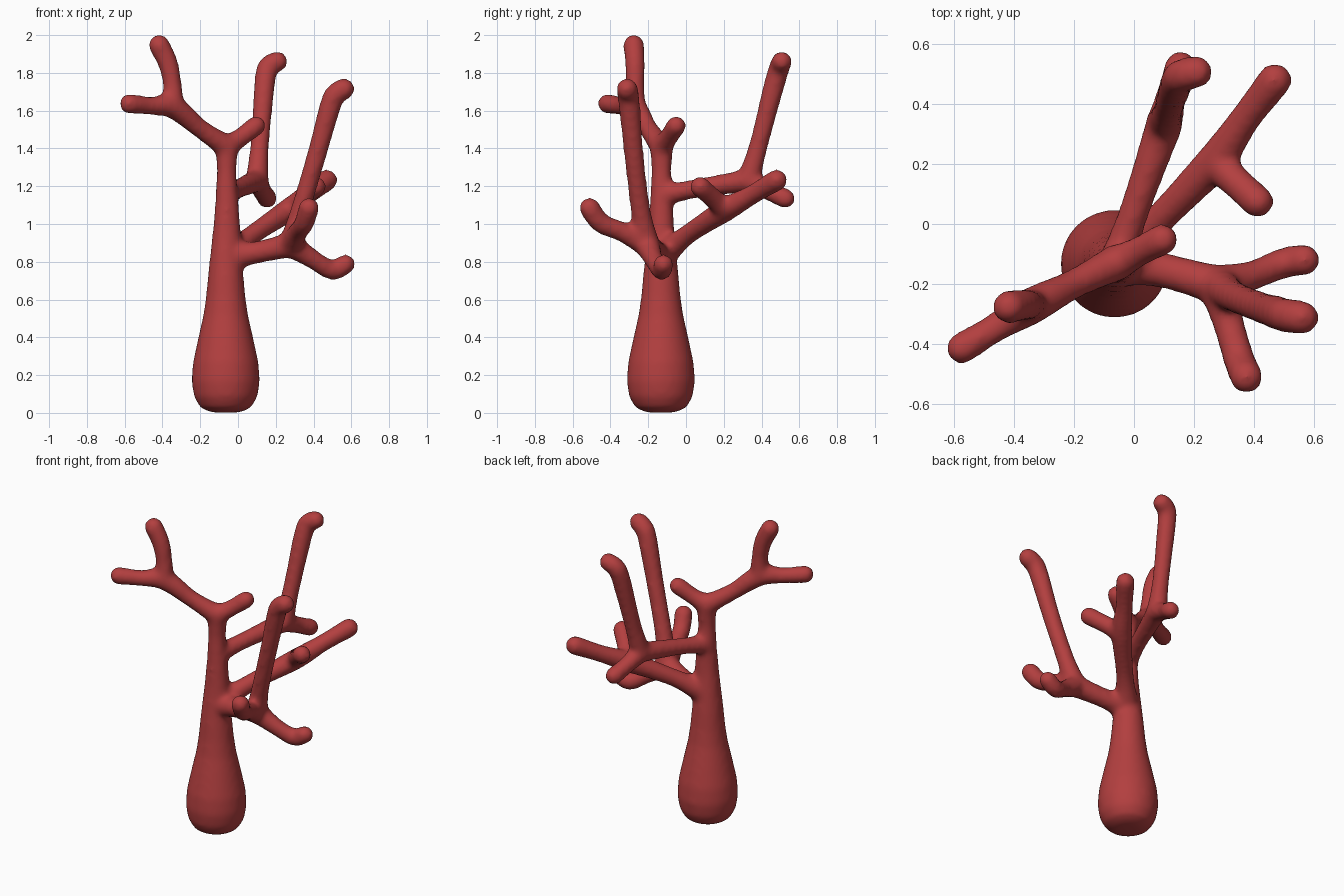
import bpy, bmesh, math
from mathutils import Vector, Matrix

bm = bmesh.new()
TX, TY = -0.065, -0.133          # trunk axis
GROW = 0.0006                    # makes up for the shrinkage of the smoothing


def catmull(p0, p1, p2, p3, t):
    return 0.5 * (2 * p1 + (p2 - p0) * t + (2 * p0 - 5 * p1 + 4 * p2 - p3) * t * t
                  + (3 * p1 - p0 - 3 * p2 + p3) * t ** 3)


def branch(*points):
    """Sweep a ball along a smooth path of (x, y, z, radius) points."""
    pts = [Vector(p) for p in points]
    pts = [pts[0]] + pts + [pts[-1]]
    for p0, p1, p2, p3 in zip(pts, pts[1:], pts[2:], pts[3:]):
        n = max(2, math.ceil((p2 - p1).length / 0.02))
        for i in range(n + 1):
            q = catmull(p0, p1, p2, p3, i / n)
            bmesh.ops.create_icosphere(bm, subdivisions=2,
                                       radius=math.sqrt(q.w ** 2 + GROW),
                                       matrix=Matrix.Translation(q.xyz))


# Bulbous trunk, turned from a profile of (radius, height)
profile = [(0, 0.0), (0.08, 0.003), (0.135, 0.028), (0.168, 0.085), (0.181, 0.17),
           (0.173, 0.27), (0.145, 0.4), (0.118, 0.52), (0.104, 0.62), (0.093, 0.74),
           (0.08, 0.86), (0.067, 0.98), (0.058, 1.1), (0, 1.12)]
verts = [bm.verts.new((TX + r, TY, z)) for r, z in profile]
edges = [bm.edges.new(e) for e in zip(verts, verts[1:])]
bmesh.ops.spin(bm, geom=verts + edges, cent=(TX, TY, 0), axis=(0, 0, 1),
               angle=math.tau, steps=40, use_merge=True)
bmesh.ops.remove_doubles(bm, verts=bm.verts[:], dist=0.0005)
bmesh.ops.recalc_face_normals(bm, faces=bm.faces[:])

# Forks shared by several branches
low = (-0.05, -0.13, 0.83, 0.075)
mid = (-0.06, -0.13, 1.15, 0.058)
top = (-0.06, -0.13, 1.41, 0.06)
left = (-0.345, -0.275, 1.62, 0.06)
back = (0.1, 0.33, 1.23, 0.06)
diag = (0.27, 0.21, 1.075, 0.06)
right = (0.28, -0.205, 0.89, 0.065)

# Upper stem and left crown
branch(low, mid, (-0.06, -0.13, 1.28, 0.05), top)
branch(top, (-0.2, -0.2, 1.505, 0.047), left, (-0.46, -0.345, 1.625, 0.045),
       (-0.575, -0.415, 1.637, 0.05))
branch(left, (-0.347, -0.27, 1.73, 0.047), (-0.37, -0.27, 1.85, 0.05),
       (-0.418, -0.277, 1.948, 0.053))
branch(top, (0.01, -0.095, 1.455, 0.047), (0.095, -0.052, 1.52, 0.05))

# Back branch
branch(mid, (0.0, 0.04, 1.185, 0.047), back)
branch(back, (0.115, 0.385, 1.42, 0.047), (0.14, 0.465, 1.73, 0.053),
       (0.158, 0.495, 1.83, 0.053), (0.208, 0.507, 1.86, 0.052))
branch(back, (0.125, 0.43, 1.18, 0.048), (0.155, 0.525, 1.135, 0.05))

# Back right branch
branch(low, (0.08, 0.01, 0.945, 0.05), diag, (0.37, 0.35, 1.155, 0.049),
       (0.47, 0.48, 1.232, 0.055))
branch(diag, (0.335, 0.145, 1.135, 0.05), (0.412, 0.075, 1.197, 0.052))

# Right branch with three tips
branch(low, (0.1, -0.155, 0.85, 0.057), right)
branch(right, (0.4, -0.17, 0.81, 0.047), (0.5, -0.13, 0.755, 0.049),
       (0.568, -0.12, 0.787, 0.05))
branch(right, (0.33, -0.24, 1.07, 0.05), (0.415, -0.275, 1.36, 0.049),
       (0.49, -0.3, 1.63, 0.055), (0.52, -0.307, 1.69, 0.055), (0.56, -0.312, 1.715, 0.055))
branch(right, (0.315, -0.33, 0.955, 0.05), (0.35, -0.45, 1.005, 0.05),
       (0.375, -0.51, 1.085, 0.053))

mesh = bpy.data.meshes.new("coral")
bm.to_mesh(mesh)
bm.free()
coral = bpy.data.objects.new("coral", mesh)
bpy.context.collection.objects.link(coral)

# Fuse everything into one smooth skin
remesh = coral.modifiers.new("fuse", 'REMESH')
remesh.mode = 'VOXEL'
remesh.voxel_size = 0.015
remesh.use_smooth_shade = True
smooth = coral.modifiers.new("soften", 'SMOOTH')
smooth.factor = 0.5
smooth.iterations = 12

mat = bpy.data.materials.new("coral_red")
mat.diffuse_color = (0.45, 0.05, 0.05, 1)
mesh.materials.append(mat)
